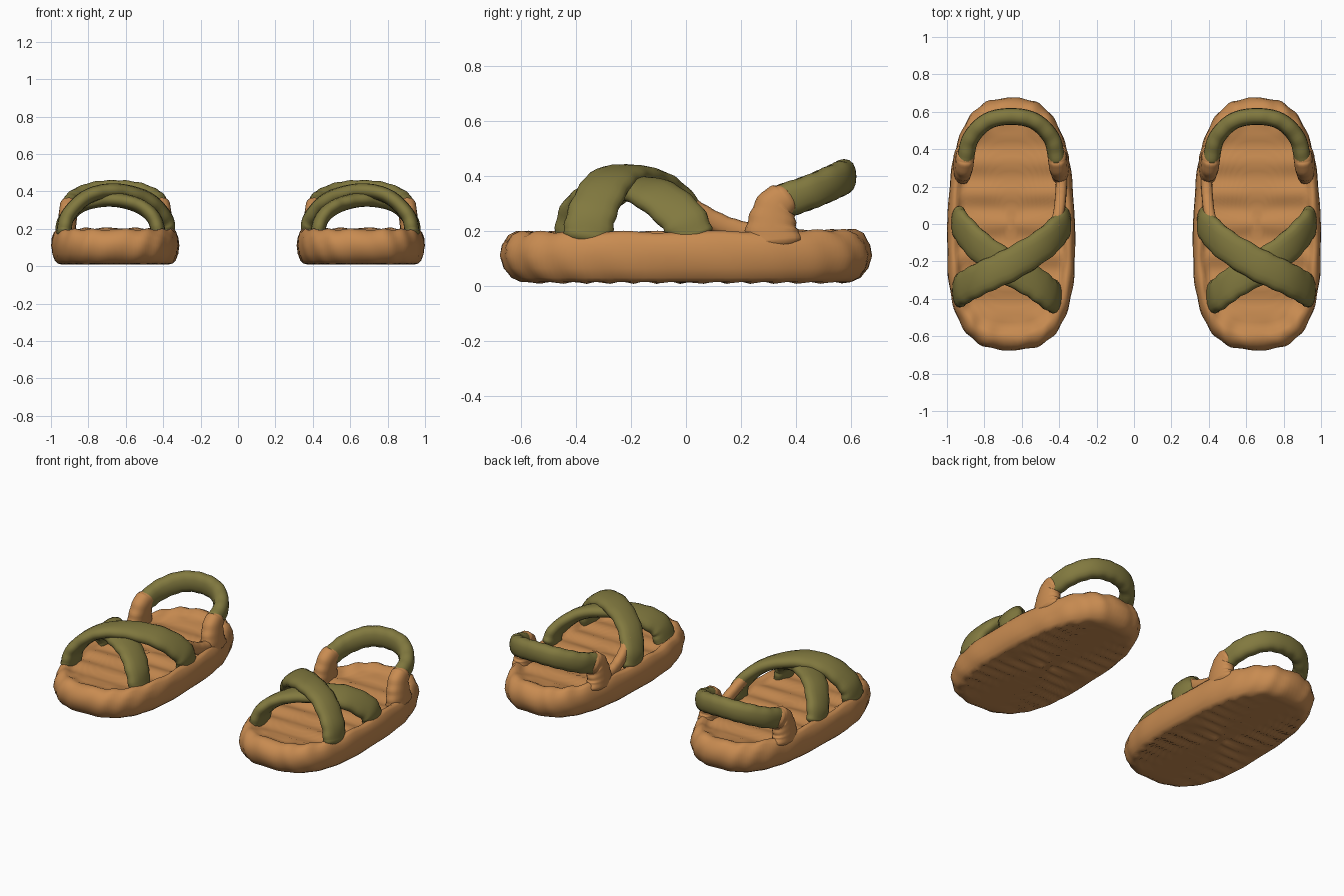
import bpy, bmesh, math
from mathutils import Vector

if "Cube" in bpy.data.objects:
    bpy.data.objects.remove(bpy.data.objects["Cube"])

CX = 0.657  # centre line of one sandal; the other is mirrored


def material(name, rgb):
    m = bpy.data.materials.new(name)
    m.diffuse_color = (*rgb, 1)
    m.use_nodes = True
    m.node_tree.nodes["Principled BSDF"].inputs["Base Color"].default_value = m.diffuse_color
    return m


TAN = material("tan leather", (0.58, 0.26, 0.082))
OLIVE = material("olive fabric", (0.222, 0.192, 0.05))


def finish(name, bm, mat):
    bmesh.ops.recalc_face_normals(bm, faces=bm.faces)
    me = bpy.data.meshes.new(name)
    bm.to_mesh(me)
    bm.free()
    me.materials.append(mat)
    for p in me.polygons:
        p.use_smooth = True
    ob = bpy.data.objects.new(name, me)
    bpy.context.collection.objects.link(ob)
    ob.modifiers.new("pair", 'MIRROR').use_mirror_merge = False
    return ob


def bridge(bm, rings):
    for a, b in zip(rings, rings[1:]):
        n = len(a)
        for i in range(n):
            bm.faces.new((a[i], a[(i + 1) % n], b[(i + 1) % n], b[i]))


def spline(pts, steps=8):
    """Catmull-Rom curve through the points."""
    p = [Vector(q) for q in pts]
    p = [2 * p[0] - p[1]] + p + [2 * p[-1] - p[-2]]
    out = []
    for i in range(1, len(p) - 2):
        a, b, c, d = p[i - 1:i + 3]
        for k in range(steps):
            t = k / steps
            out.append(0.5 * (2 * b + (c - a) * t + (2 * a - 5 * b + 4 * c - d) * t * t
                              + (3 * b - a - 3 * c + d) * t ** 3))
    return out + [p[-2]]


def strap(name, pts, centre, mask, width, thick, mat):
    """Flat rounded band; its outer face points away from the centre."""
    path = spline(pts)
    bm = bmesh.new()
    rings = []
    n, last = 16, len(path) - 1
    for i, p in enumerate(path):
        t = (path[min(i + 1, last)] - path[max(i - 1, 0)]).normalized()
        out = Vector([(a - b) * m for a, b, m in zip(p, centre, mask)])
        out = (out - t * out.dot(t)).normalized()
        side = t.cross(out)
        f = i / last
        w = (width[0] + (width[1] - width[0]) * f) / 2
        w *= 1 + 0.03 * math.sin(i * 1.3)
        ring = []
        for k in range(n):
            a = math.tau * k / n
            c, s = math.cos(a), math.sin(a)
            q = p + side * (w * math.copysign(abs(c) ** 0.85, c)) \
                + out * (thick / 2 * math.copysign(abs(s) ** 0.85, s))
            ring.append(bm.verts.new(q + Vector((CX, 0, 0))))
        rings.append(ring)
    bridge(bm, rings)
    # softly domed ends
    for ring, sgn, j in ((rings[0], -1, 0), (rings[-1], 1, last)):
        t = (path[min(j + 1, last)] - path[max(j - 1, 0)]).normalized() * sgn
        mid = sum((v.co for v in ring), Vector()) / n
        cap = [bm.verts.new(mid + (v.co - mid) * 0.65 + t * thick * 0.25) for v in ring]
        bridge(bm, [ring, cap])
        bm.faces.new(cap)
    return finish(name, bm, mat)


# Sole: concentric rings, padded rim, ribbed footbed and tread
def sole():
    prof = [(k * 0.06, 0.015) for k in range(1, 15)]
    prof += [(0.89, 0.014), (0.94, 0.03), (0.98, 0.065), (1, 0.11), (0.988, 0.15),
             (0.955, 0.182), (0.91, 0.197), (0.87, 0.194), (0.83, 0.18)]
    prof += [(k * 0.06, 0.17) for k in range(13, 0, -1)]
    bm = bmesh.new()
    rings, n = [], 144
    for j, (s, z) in enumerate(prof):
        ring = []
        for i in range(n):
            a = math.tau * i / n
            c, d = math.cos(a), math.sin(a)
            x = math.copysign(abs(c) ** (2 / 2.75), c)
            y = math.copysign(abs(d) ** (2 / 2.75), d)
            lump = 1 + 0.006 * math.sin(20 * a + j * 0.8) * (s > 0.85)
            px = x * (0.340 - 0.020 * y) * s * lump
            py = y * 0.674 * s * lump
            pz = z
            if j < 14:
                pz += 0.007 * math.sin(py * math.tau / 0.085)
            elif s < 0.8:
                pz += 0.009 * math.cos(py * math.tau / 0.165)
            elif z > 0.15:
                pz += 0.004 * math.sin(18 * a) + 0.007 * max(0, y)
            ring.append(bm.verts.new((CX + px, py, pz)))
        rings.append(ring)
    bridge(bm, rings)
    bm.faces.new(rings[0])
    bm.faces.new(rings[-1])
    finish("sole", bm, TAN)


sole()

# Crossed toe straps
ARCH = (0, 0, 0.12)
strap("upper_toe_strap",
      [(-0.282, 0.015, 0.175), (-0.268, -0.015, 0.26), (-0.17, -0.11, 0.36), (0, -0.215, 0.403),
       (0.15, -0.285, 0.37), (0.252, -0.34, 0.27), (0.276, -0.36, 0.175)],
      ARCH, (1, 0, 1), (0.165, 0.18), 0.08, OLIVE)
strap("lower_toe_strap",
      [(0.282, 0.02, 0.175), (0.265, -0.015, 0.25), (0.17, -0.12, 0.335), (0.02, -0.23, 0.357),
       (-0.12, -0.31, 0.325), (-0.205, -0.375, 0.26), (-0.235, -0.39, 0.17)],
      ARCH, (1, 0, 1), (0.165, 0.18), 0.078, OLIVE)

# Heel strap
HEEL = (0, 0.3, 0)
strap("heel_strap",
      [(-0.245, 0.345, 0.305), (-0.215, 0.46, 0.345), (-0.125, 0.55, 0.385), (0, 0.575, 0.398),
       (0.125, 0.55, 0.385), (0.215, 0.46, 0.345), (0.245, 0.345, 0.305)],
      HEEL, (1, 1, 0), (0.125, 0.125), 0.09, OLIVE)

# Posts that anchor the heel strap to the sole
for sgn, label in ((-1, "inner"), (1, "outer")):
    strap(label + "_heel_post",
          [(sgn * 0.262, 0.315, 0.16), (sgn * 0.258, 0.312, 0.22), (sgn * 0.25, 0.328, 0.29),
           (sgn * 0.245, 0.365, 0.32)],
          (0, 0, 0), (1, 0, 0), (0.215, 0.115), 0.1, TAN)

# Slim side tab running from the sole up to the toe strap
strap("side_tab",
      [(-0.27, 0.24, 0.19), (-0.265, 0.15, 0.215), (-0.255, 0.06, 0.26), (-0.235, -0.02, 0.315)],
      (0, 0, 0), (1, 0, 0), (0.075, 0.07), 0.06, TAN)
